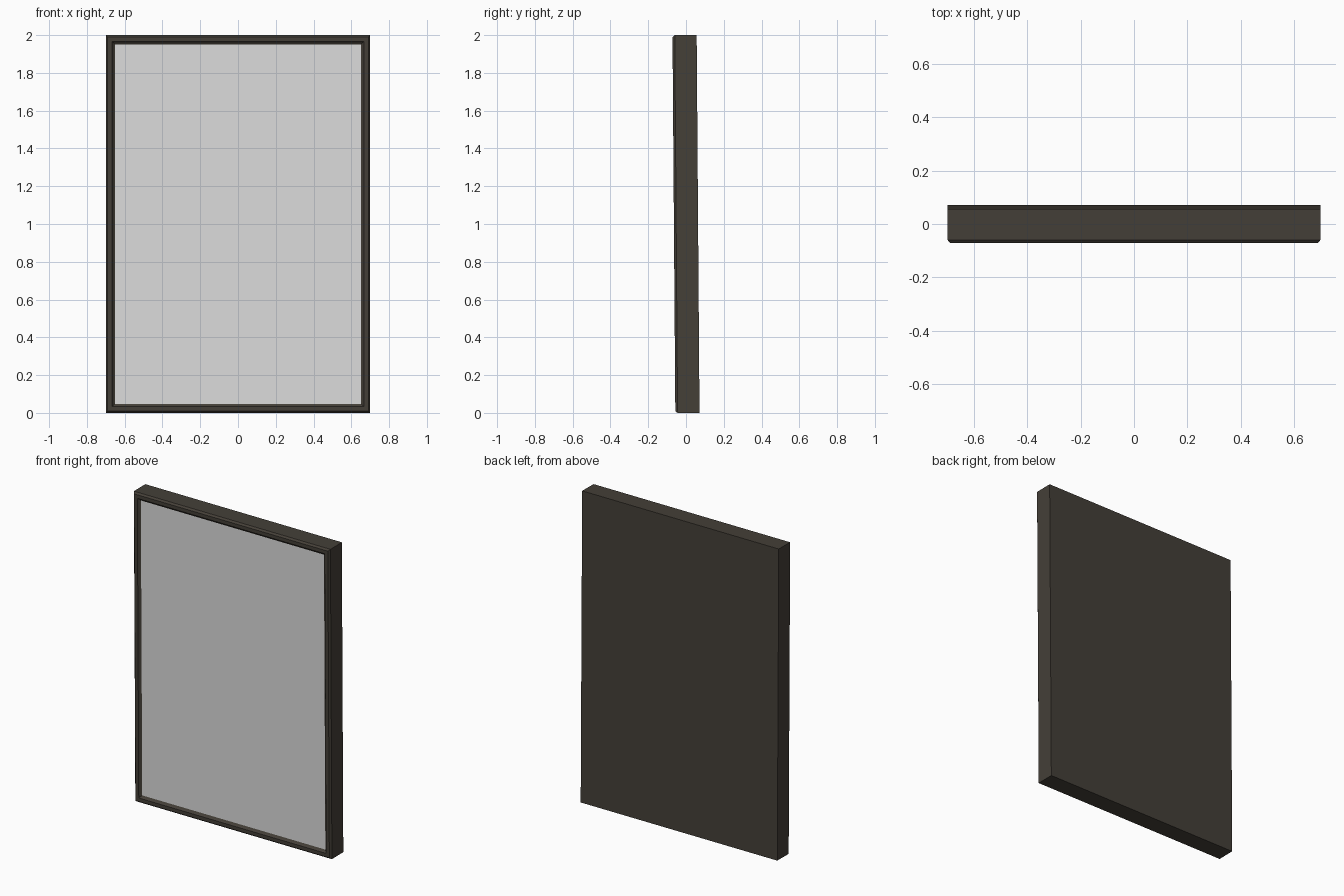
import bpy, bmesh
from mathutils import Matrix

if "Cube" in bpy.data.objects:
    bpy.data.objects.remove(bpy.data.objects["Cube"])

W, H = 0.70, 1.0      # half width and half height
TILT = 0.0075         # slight forward lean


def material(name, rgb):
    m = bpy.data.materials.new(name)
    m.diffuse_color = (*rgb, 1)
    m.use_nodes = True
    m.node_tree.nodes["Principled BSDF"].inputs["Base Color"].default_value = m.diffuse_color
    return m


def make_object(name, rings, mat, cap_first=False, cap_last=False):
    """Bridge concentric rectangles given as (inset, y)."""
    bm = bmesh.new()
    loops = []
    for inset, y in rings:
        w, h = W - inset, H - inset
        loops.append([bm.verts.new((sx * w, y, sz * h))
                      for sx, sz in ((-1, -1), (1, -1), (1, 1), (-1, 1))])
    for a, b in zip(loops, loops[1:]):
        for i in range(4):
            j = (i + 1) % 4
            bm.faces.new((a[i], a[j], b[j], b[i]))
    if cap_first:
        bm.faces.new(loops[0][::-1])
    if cap_last:
        bm.faces.new(loops[-1])
    # lean about the x axis, then stand on the ground
    bm.transform(Matrix.Translation((0, 0, H)) @ Matrix.Rotation(TILT, 4, 'X'))
    me = bpy.data.meshes.new(name)
    bm.to_mesh(me)
    bm.free()
    me.materials.append(mat)
    ob = bpy.data.objects.new(name, me)
    bpy.context.collection.objects.link(ob)
    return ob


dark_wood = material("dark brown frame", (0.058, 0.050, 0.039))
silver = material("mirror grey", (0.72, 0.72, 0.72))

# frame: closed back, outer walls, front chamfer, flat lip, inner slope
make_object("mirror_frame",
            [(0, 0.064), (0, -0.052), (0.010, -0.064), (0.033, -0.064),
             (0.040, -0.055), (0.048, -0.050)],
            dark_wood, cap_first=True)

# mirror pane closing the frame opening
make_object("mirror_pane", [(0.048, -0.050)], silver, cap_last=True)
